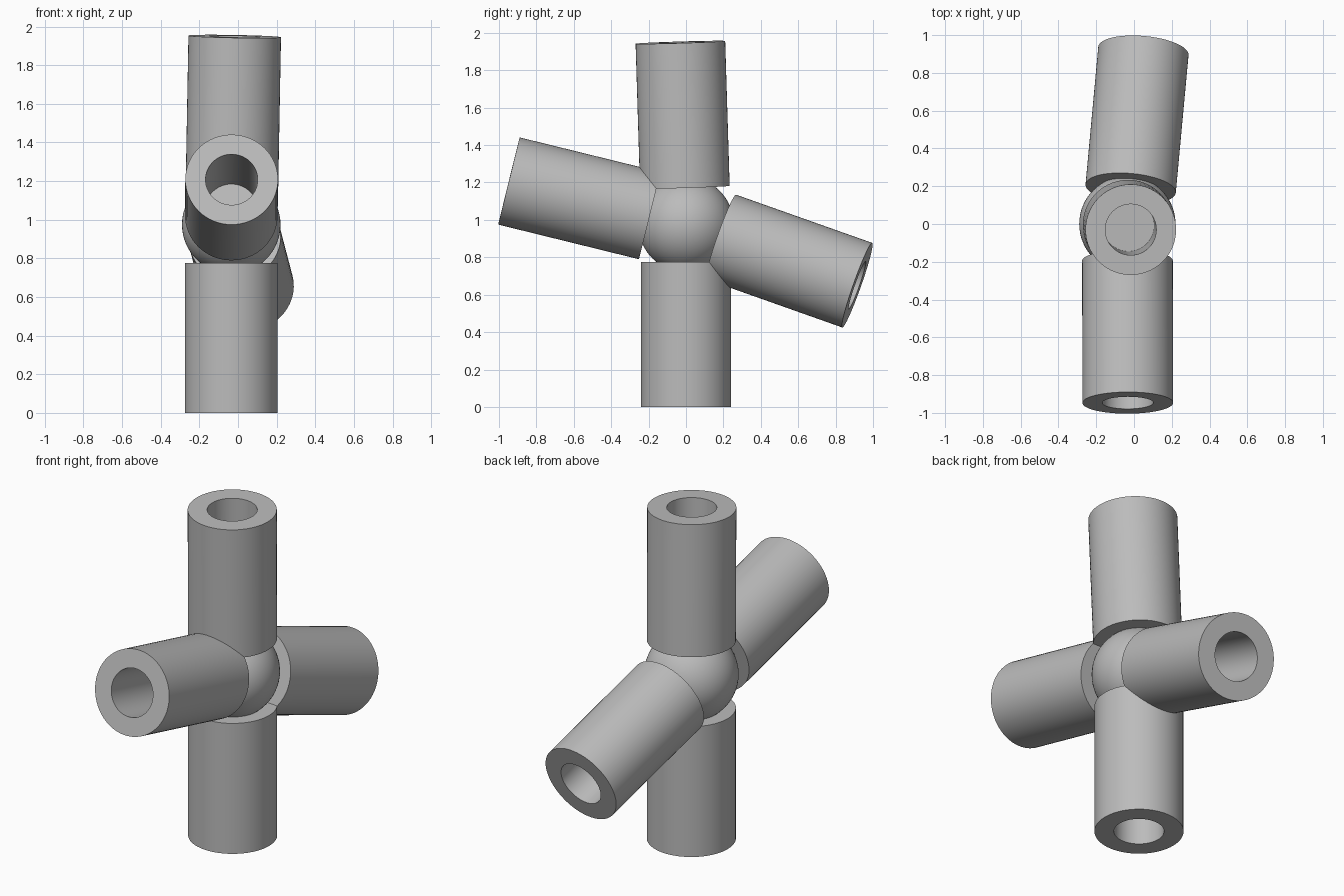
import bpy
import bmesh
import math
from mathutils import Vector

cube = bpy.data.objects.get("Cube")
if cube:
    bpy.data.objects.remove(cube, do_unlink=True)

grey = bpy.data.materials.new("light_grey")
grey.use_nodes = True
colour = (0.5, 0.5, 0.5, 1)
grey.diffuse_color = colour
grey.node_tree.nodes["Principled BSDF"].inputs["Base Color"].default_value = colour

CENTRE = Vector((-0.035, 0, 0.975))
BALL_R, OUTER, BORE = 0.255, 0.24, 0.135
START, FLOOR, END = 0.2, 0.33, 0.975    # distances from the ball centre
SIDES = 64


def finish(obj):
    obj.data.materials.append(grey)
    bpy.ops.object.select_all(action='DESELECT')
    obj.select_set(True)
    bpy.context.view_layer.objects.active = obj
    bpy.ops.object.shade_smooth_by_angle(angle=math.radians(30))


def socket_arm(name, tip):
    """Round arm from the ball towards tip, with a blind bore in its outer end."""
    bm = bmesh.new()
    profile = [(0, START), (OUTER, START), (OUTER, END),
               (BORE, END), (BORE, FLOOR), (0, FLOOR)]
    verts = [bm.verts.new((r, 0, z)) for r, z in profile]
    edges = [bm.edges.new(pair) for pair in zip(verts, verts[1:])]
    bmesh.ops.spin(bm, geom=verts + edges, cent=(0, 0, 0), axis=(0, 0, 1),
                   angle=math.tau, steps=SIDES, use_duplicate=False)
    bmesh.ops.remove_doubles(bm, verts=bm.verts, dist=0.0001)
    bmesh.ops.recalc_face_normals(bm, faces=bm.faces)
    mesh = bpy.data.meshes.new(name)
    bm.to_mesh(mesh)
    bm.free()
    obj = bpy.data.objects.new(name, mesh)
    bpy.context.collection.objects.link(obj)
    obj.location = CENTRE
    obj.rotation_euler = (Vector(tip) - CENTRE).to_track_quat('Z', 'Y').to_euler()
    finish(obj)


# Central ball
bpy.ops.mesh.primitive_uv_sphere_add(segments=SIDES, ring_count=32,
                                     radius=BALL_R, location=CENTRE)
ball = bpy.context.object
ball.name = "central_ball"
finish(ball)

# Four hollow arms
socket_arm("lower_arm", (-0.035, 0, 0))
socket_arm("upper_arm", (-0.017, -0.03, 1.95))
socket_arm("front_arm", (-0.033, -0.943, 1.207))
socket_arm("back_arm", (0.05, 0.918, 0.65))
